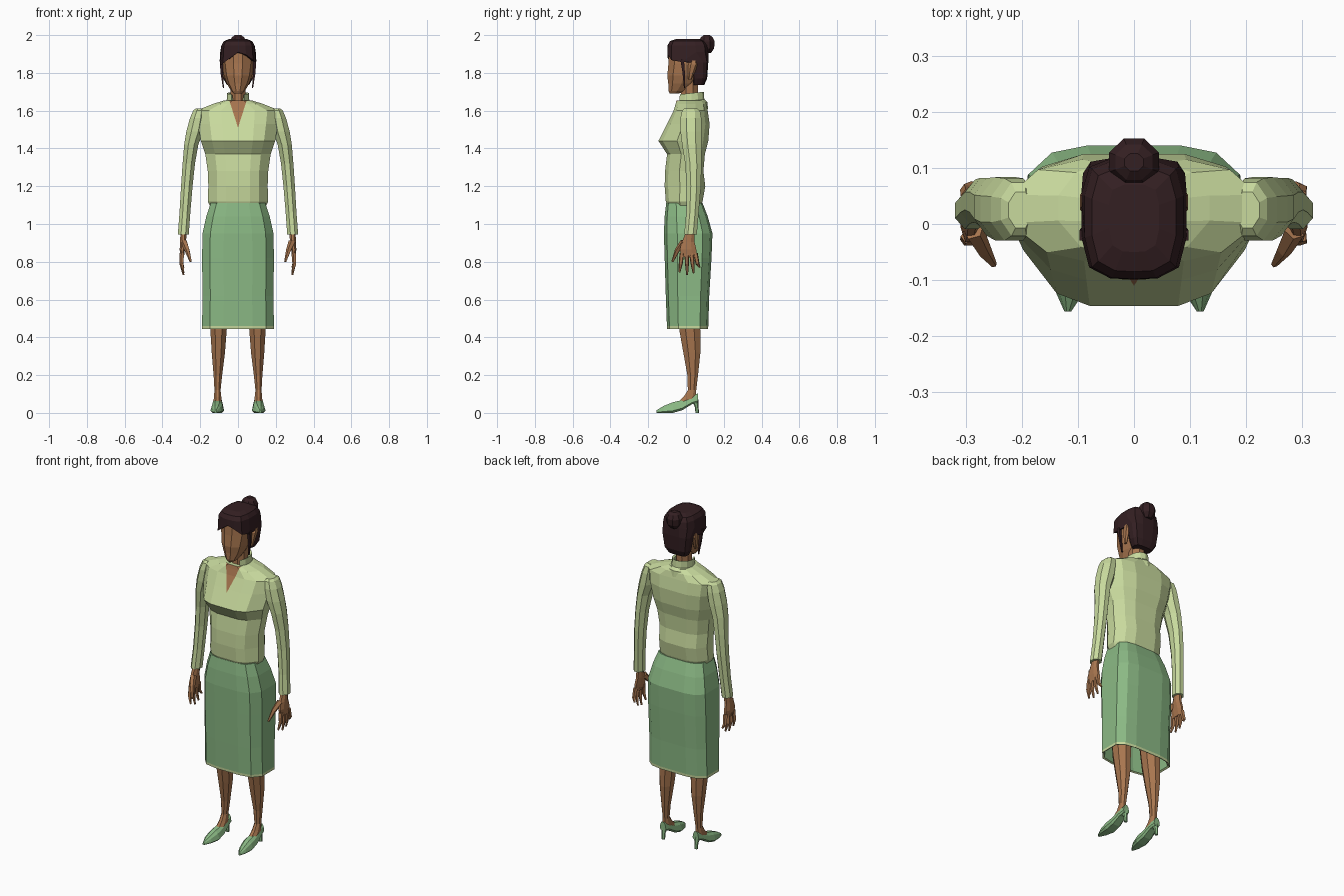
import bpy, bmesh
from math import cos, sin, pi
from mathutils import Vector

if "Cube" in bpy.data.objects:
    bpy.data.objects.remove(bpy.data.objects["Cube"], do_unlink=True)


def material(name, r, g, b):
    m = bpy.data.materials.new(name)
    m.use_nodes = True
    m.diffuse_color = (r, g, b, 1)
    m.node_tree.nodes["Principled BSDF"].inputs["Base Color"].default_value = (r, g, b, 1)
    return m


SKIN = material("brown skin", 0.39, 0.18, 0.078)
HAIR = material("dark hair", 0.034, 0.014, 0.016)
BLOUSE = material("pale green blouse", 0.58, 0.70, 0.34)
SKIRT = material("green skirt", 0.26, 0.49, 0.235)


def mirrored(half):
    """Close a half section (front centre to back centre) across x = 0."""
    return half + [(-x, y) for x, y in reversed(half) if x]


def oval(n):
    return [(cos(2 * pi * (i + 0.5) / n), sin(2 * pi * (i + 0.5) / n)) for i in range(n)]


BODY = mirrored([(0, -1), (.4, -1), (.7, -.83), (1, -.25), (1, .3), (.77, .8), (.42, 1), (0, 1)])
HIPS = mirrored([(0, -1), (.4, -1), (.78, -.88), (1, -.45), (1, .6), (.78, .9), (.44, 1), (0, 1)])
FACE = mirrored([(0, -1), (.28, -1), (.8, -.65), (1, .05), (.8, .7), (.4, 1), (0, 1)])
CAP = mirrored([(0, -1), (.45, -.98), (.85, -.8), (1, -.3), (1, .4), (.85, .85), (.4, 1), (0, 1)])


def finish(name, bm, *mats):
    bmesh.ops.recalc_face_normals(bm, faces=bm.faces)
    me = bpy.data.meshes.new(name)
    bm.to_mesh(me)
    bm.free()
    for m in mats:
        me.materials.append(m)
    ob = bpy.data.objects.new(name, me)
    bpy.context.collection.objects.link(ob)
    return ob


def skin_rings(rings):
    """Bridge rings of points and cap both ends."""
    bm = bmesh.new()
    vs = [[bm.verts.new(p) for p in r] for r in rings]
    n = len(vs[0])
    for a, b in zip(vs, vs[1:]):
        for i in range(n):
            j = (i + 1) % n
            bm.faces.new((a[i], a[j], b[j], b[i]))
    bm.faces.new(vs[0])
    bm.faces.new(vs[-1])
    return bm


def loft(boxes, section, along_y=False):
    """Each box is (level, u0, u1, v0, v1); the section is fitted into it."""
    rings = []
    for t, u0, u1, v0, v1 in boxes:
        ring = []
        for a, b in section:
            u, v = (u0 + u1 + a * (u1 - u0)) / 2, (v0 + v1 + b * (v1 - v0)) / 2
            ring.append((u, t, v) if along_y else (u, v, t))
        rings.append(ring)
    return skin_rings(rings)


def centred(rows):
    return [(z, -w, w, f, b) for z, w, f, b in rows]


def sided(rows, s):
    return [(t, s * a, s * b, c, d) for t, a, b, c, d in rows]


def limb(name, path, radii, mat, sides=6):
    """Tapered tube through a few points."""
    pts = [Vector(p) for p in path]
    rings = []
    for i, (p, r) in enumerate(zip(pts, radii)):
        d = (pts[min(i + 1, len(pts) - 1)] - pts[max(i - 1, 0)]).normalized()
        e = d.cross(Vector((0, 1, 0))).normalized()
        f = d.cross(e)
        rings.append([p + r * (e * a + f * b) for a, b in oval(sides)])
    finish(name, skin_rings(rings), mat)


# Skirt with a pale hem and a hollow underside
bm = loft(centred([
    (0.85, .15, -.08, .09), (.45, .18, -.092, .108), (.445, .19, -.10, .117), (.46, .19, -.101, .118),
    (.62, .188, -.107, .123), (.82, .19, -.113, .135), (.95, .188, -.117, .14),
    (1.04, .168, -.113, .115), (1.11, .145, -.105, .088)]), HIPS)
for f in bm.faces:
    if f.calc_center_median().z < .46:
        f.material_index = 1
finish("skirt", bm, SKIRT, BLOUSE)

# Blouse body, with the neck opening cut into the front
bm = loft(centred([
    (1.09, .145, -.095, .08), (1.12, .16, -.107, .088), (1.2, .157, -.113, .102), (1.28, .16, -.111, .092),
    (1.37, .173, -.10, .10), (1.44, .197, -.146, .118), (1.53, .212, -.10, .125),
    (1.6, .222, -.066, .115), (1.635, .135, -.055, .108), (1.655, .07, -.05, .095)]), BODY)
for s in (1, -1):
    front = [f for f in bm.faces if f.calc_center_median().y < 0 and f.calc_center_median().z > 1.45]
    geom = front + list({e for f in front for e in f.edges}) + list({v for f in front for v in f.verts})
    bmesh.ops.bisect_plane(bm, geom=geom, plane_co=(0, 0, 1.51), plane_no=(s, 0, -.32))
for f in bm.faces:
    c = f.calc_center_median()
    if c.y < 0 and abs(c.x) < (c.z - 1.51) * .32 - .0005:
        f.material_index = 1
finish("blouse", bm, BLOUSE, SKIN)

# Collar: a rolled band, open at the front
bm = bmesh.new()
profile = [(1.61, .078, .092), (1.645, .08, .09), (1.66, .06, .073), (1.7, .058, .07), (1.695, .048, .058), (1.64, .045, .055)]
rows = []
for k in range(11):
    a = pi / 2 + (k - 5) * pi * .16
    rows.append([bm.verts.new((rx * cos(a), .024 + ry * sin(a), z - .015 * (1 - sin(a)) / 2))
                 for z, rx, ry in profile])
for a, b in zip(rows, rows[1:]):
    for i in range(len(profile) - 1):
        bm.faces.new((a[i], a[i + 1], b[i + 1], b[i]))
for end in (rows[0], rows[-1]):
    bm.faces.new(end)
finish("collar", bm, BLOUSE)

# Neck and head
finish("neck", loft(centred([(1.58, .05, -.035, .07), (1.66, .043, -.03, .066), (1.78, .045, -.03, .07)]), oval(8)), SKIN)
finish("head", loft(centred([
    (1.69, .022, -.086, -.04), (1.705, .037, -.093, .0), (1.745, .06, -.094, .04), (1.785, .075, -.099, .07),
    (1.85, .085, -.093, .09), (1.91, .086, -.091, .1), (1.96, .06, -.06, .08)]), FACE), SKIN)

# Hair cap: nape, swept fringe and crown
bm = loft(centred([
    (1.735, .058, .035, .096), (1.77, .078, .035, .112), (1.855, .091, .025, .118), (1.91, .094, -.099, .118),
    (1.945, .088, -.098, .114), (1.968, .075, -.085, .1), (1.98, .045, -.05, .07)]), CAP)
for v in bm.verts:
    if abs(v.co.z - 1.91) < .001 and v.co.y < 0:
        v.co.z -= .75 * max(0, abs(v.co.x - .012) - .012)
finish("hair", bm, HAIR)
finish("hair_bun", loft([
    (z, -r, r, .11 - r * .95, .11 + r * .95)
    for z, r in [(1.905, .025), (1.93, .044), (1.965, .048), (1.988, .036), (2, .018)]], oval(8)), HAIR)

for side, s in (("left", 1), ("right", -1)):
    # Ear and hanging side lock
    finish(side + "_ear", loft(sided([
        (1.765, .07, .083, .012, .03), (1.8, .07, .09, .01, .045), (1.845, .07, .098, .012, .066),
        (1.865, .07, .094, .025, .058)], s), oval(6)), SKIN)
    limb(side + "_side_lock", [(s * .088, -.02, 1.87), (s * .086, -.012, 1.8), (s * .077, -.008, 1.72)],
         (.013, .009, .004), HAIR, 4)

    # Sleeve
    finish(side + "_sleeve", loft(sided([
        (.945, .258, .321, -.012, .06), (1.06, .25, .312, -.002, .07), (1.2, .238, .304, .0, .082),
        (1.32, .225, .296, -.008, .086), (1.42, .207, .288, -.025, .086), (1.49, .18, .277, -.034, .088),
        (1.56, .17, .258, -.034, .086), (1.6, .17, .24, -.025, .078), (1.612, .18, .225, -.01, .06)], s), oval(8)), BLOUSE)

    # Hand with four fingers and a thumb
    finish(side + "_palm", loft(sided([
        (.825, .285, .306, -.028, .06), (.865, .28, .31, -.036, .058), (.905, .274, .308, -.025, .048),
        (.96, .27, .306, .0, .046)], s), oval(8)), SKIN)
    for name, y, tip_y, tip_z in (("index", -.022, -.034, .745), ("middle", .004, .006, .73),
                                  ("ring", .029, .04, .74), ("little", .05, .072, .77)):
        limb(f"{side}_{name}_finger", [(s * .296, y, .845), (s * .299, (y + tip_y) / 2, .79), (s * .288, tip_y, tip_z)],
             (.013, .011, .005), SKIN, 5)
    limb(side + "_thumb", [(s * .286, -.012, .905), (s * .268, -.046, .86), (s * .25, -.072, .8)],
         (.019, .014, .006), SKIN, 5)

    # Leg
    finish(side + "_leg", loft(sided([
        (.055, .084, .132, -.05, .055), (.085, .087, .129, -.015, .057), (.12, .091, .126, .008, .056),
        (.2, .082, .131, .005, .066), (.32, .066, .142, -.018, .08), (.44, .056, .15, -.04, .08),
        (.8, .02, .16, -.07, .085)], s), oval(8)), SKIN)

    # Pointed court shoe and its heel
    upper = [(-.7, -1), (.7, -1), (1, -.6), (.75, .5), (.35, 1), (-.35, 1), (-.75, .5), (-1, -.6)]
    finish(side + "_shoe", loft(sided([
        (-.156, .112, .124, 0, .014), (-.12, .088, .14, 0, .036), (-.07, .074, .146, 0, .056),
        (-.02, .076, .142, .014, .068), (.03, .082, .134, .045, .088), (.064, .088, .128, .055, .104)], s),
        upper, along_y=True), SKIRT)
    finish(side + "_heel", loft(sided([
        (0, .098, .118, .05, .068), (.035, .097, .119, .046, .067), (.07, .088, .128, .025, .065)], s), oval(6)), SKIRT)
